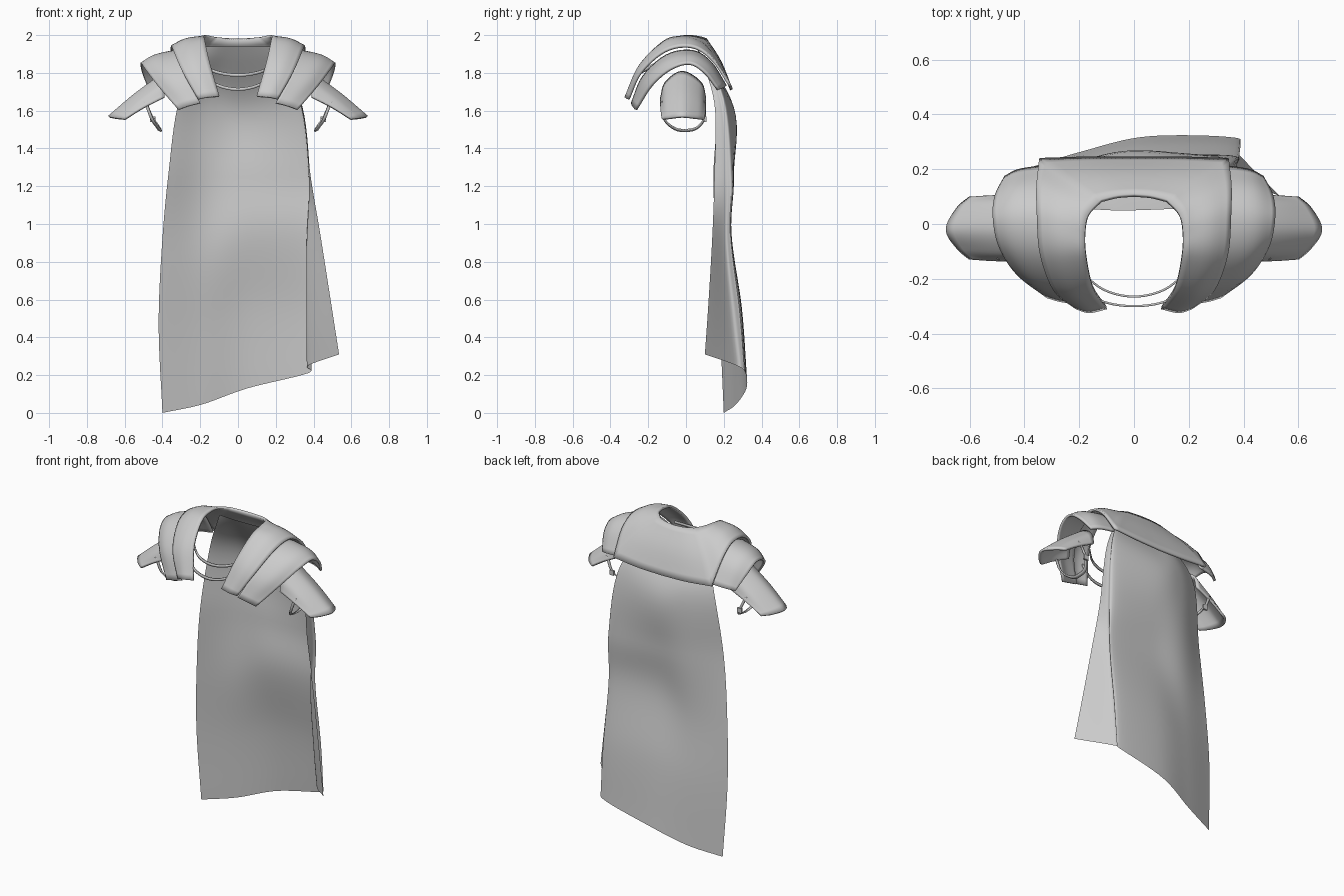
import bpy, bmesh, math
from mathutils import Vector

cube = bpy.data.objects.get("Cube")
if cube:
    bpy.data.objects.remove(cube, do_unlink=True)

grey = bpy.data.materials.new("plain grey")
grey.use_nodes = True
colour = (0.6, 0.6, 0.6, 1)
grey.diffuse_color = colour
grey.node_tree.nodes["Principled BSDF"].inputs["Base Color"].default_value = colour

BODY_CENTRE = Vector((0, 0, 1.6))


def smooth_path(points, count):
    """Sample a Catmull-Rom curve through the points."""
    pts = [Vector(p) for p in points]
    pts = [2 * pts[0] - pts[1]] + pts + [2 * pts[-1] - pts[-2]]
    spans = len(pts) - 3
    result = []
    for i in range(count + 1):
        t = i / count * spans
        k = min(int(t), spans - 1)
        t -= k
        a, b, c, d = pts[k:k + 4]
        result.append(0.5 * (2 * b + (c - a) * t + (2 * a - 5 * b + 4 * c - d) * t ** 2
                             + (3 * b - a - 3 * c + d) * t ** 3))
    return result


def add_loft(bm, paths, along, across):
    """Skin a grid through several paths."""
    sampled = [smooth_path(p, along) for p in paths]
    rows = [smooth_path(section, across) for section in zip(*sampled)]
    grid = [[bm.verts.new(p) for p in row] for row in rows]
    for r, s in zip(grid, grid[1:]):
        for i in range(across):
            bm.faces.new((r[i], r[i + 1], s[i + 1], s[i]))


def with_bulge(inner, outer, amount):
    """Insert a middle path pushed away from the body."""
    middle = []
    for a, b in zip(inner, outer):
        m = (Vector(a) + Vector(b)) / 2
        middle.append(m + (m - BODY_CENTRE).normalized() * amount)
    return [inner, middle, outer]


def finish(name, bm, thickness=0, mirror=False):
    bmesh.ops.remove_doubles(bm, verts=bm.verts, dist=0.0005)
    bmesh.ops.recalc_face_normals(bm, faces=bm.faces)
    mesh = bpy.data.meshes.new(name)
    bm.to_mesh(mesh)
    bm.free()
    mesh.materials.append(grey)
    obj = bpy.data.objects.new(name, mesh)
    bpy.context.collection.objects.link(obj)
    bpy.ops.object.select_all(action='DESELECT')
    obj.select_set(True)
    bpy.context.view_layer.objects.active = obj
    bpy.ops.object.shade_smooth_by_angle(angle=math.radians(45))
    if mirror:
        obj.modifiers.new("Mirror", 'MIRROR')
    if thickness:
        solid = obj.modifiers.new("Thickness", 'SOLIDIFY')
        solid.thickness = thickness
        solid.offset = 0
    return obj


def plate(name, paths):
    bm = bmesh.new()
    add_loft(bm, paths, 25, 10)
    return finish(name, bm, 0.014, True)


def strap(name, points, width, mirror=False):
    bm = bmesh.new()
    offset = Vector(width)
    add_loft(bm, [points, [Vector(p) + offset for p in points]], 24, 1)
    return finish(name, bm, 0.008, mirror)


# Collar plate: shoulder strips joined by a broad back panel
collar_in = [(.1, -.305, 1.675), (.15, -.23, 1.85), (.175, -.115, 1.965), (.178, -.03, 1.99),
             (.165, .035, 1.993), (.12, .085, 1.985)]
collar_out = [(.21, -.305, 1.66), (.29, -.24, 1.8), (.34, -.11, 1.915), (.352, .03, 1.937),
              (.355, .14, 1.87), (.345, .235, 1.73)]
bm = bmesh.new()
add_loft(bm, with_bulge(collar_in, collar_out, .016), 30, 8)
back_in = [collar_in[-1], (.06, .1, 1.98), (0, .105, 1.978)]
back_out = [collar_out[-1], (.17, .24, 1.715), (0, .24, 1.71)]
add_loft(bm, with_bulge(back_in, back_out, .016), 12, 8)
finish("collar_plate", bm, 0.014, True)

# Outer shoulder plate, tucked under the collar and rolling over a soft ridge
plate("outer_shoulder_plate", [
    [(.2, -.285, 1.64), (.27, -.225, 1.78), (.315, -.105, 1.89), (.325, .03, 1.915), (.325, .13, 1.855), (.325, .21, 1.73)],
    [(.26, -.28, 1.625), (.365, -.21, 1.76), (.425, -.1, 1.86), (.44, .02, 1.89), (.435, .12, 1.84), (.42, .195, 1.72)],
    [(.315, -.265, 1.605), (.425, -.18, 1.735), (.49, -.08, 1.82), (.512, .02, 1.848), (.505, .1, 1.8), (.47, .17, 1.71)]])

# Upper arm guards
plate("arm_guard", with_bulge(
    [(.39, -.13, 1.67), (.39, -.105, 1.75), (.38, -.02, 1.805), (.39, .075, 1.75), (.39, .1, 1.67)],
    [(.6, -.125, 1.555), (.645, -.085, 1.56), (.683, -.02, 1.568), (.645, .055, 1.56), (.6, .095, 1.555)], .01))

# Arm straps with buckles
strap("arm_strap",
      [(.48, -.125, 1.64), (.445, -.115, 1.55), (.41, -.06, 1.5), (.405, 0, 1.49),
       (.41, .06, 1.505), (.445, .1, 1.56), (.48, .095, 1.64)], (.02, 0, .01), True)
bm = bmesh.new()
bmesh.ops.create_cube(bm, size=1)
bmesh.ops.scale(bm, vec=(.03, .012, .03), verts=bm.verts)
bmesh.ops.translate(bm, vec=(.452, .102, 1.555), verts=bm.verts)
finish("arm_strap_buckle", bm, 0, True)

# Thin chest straps
strap("upper_chest_strap", [(-.2, -.17, 1.835), (-.11, -.24, 1.795), (0, -.265, 1.78),
                            (.11, -.24, 1.795), (.2, -.17, 1.835)], (0, 0, .016))
strap("lower_chest_strap", [(-.17, -.26, 1.76), (-.09, -.29, 1.72), (0, -.3, 1.705),
                            (.09, -.29, 1.72), (.17, -.26, 1.76)], (0, 0, .016))

# Cape: draped from the neck, with a forward-turned wing on one side
cape_paths = [
    [(-.17, .055, 1.94), (-.31, .16, 1.66), (-.37, .145, 1.25), (-.405, .16, .85), (-.42, .18, .45), (-.4, .2, 0)],
    [(-.08, .05, 1.94), (-.15, .225, 1.66), (-.17, .23, 1.25), (-.19, .22, .85), (-.19, .25, .45), (-.19, .265, .045)],
    [(0, .05, 1.94), (.02, .255, 1.61), (.04, .25, 1.25), (.04, .23, .95), (.05, .29, .55), (.05, .32, .13)],
    [(.14, .055, 1.94), (.3, .21, 1.66), (.35, .25, 1.25), (.36, .24, .95), (.37, .29, .55), (.37, .315, .21)],
    [(.155, .055, 1.94), (.325, .18, 1.66), (.375, .21, 1.25), (.365, .21, .9), (.365, .245, .5), (.37, .27, .25)],
    [(.17, .055, 1.94), (.335, .15, 1.64), (.385, .15, 1.25), (.435, .14, .95), (.49, .12, .6), (.535, .1, .31)],
]
bm = bmesh.new()
add_loft(bm, cape_paths, 40, 40)
finish("cape", bm)
